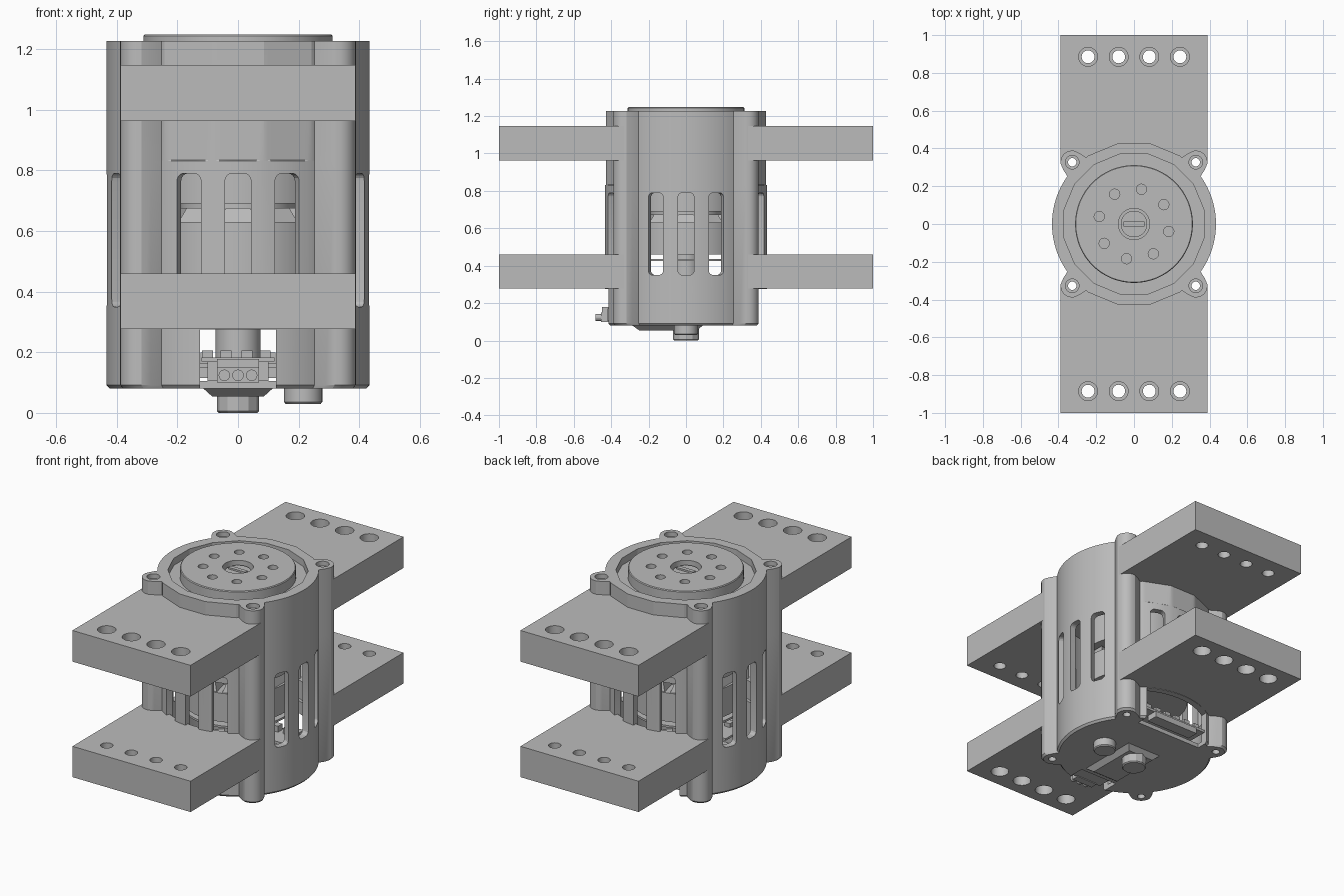
import bpy, bmesh
from math import sin, cos, pi, sqrt, radians
from mathutils import Matrix

cube = bpy.data.objects.get("Cube")
if cube:
    bpy.data.objects.remove(cube)

metal = bpy.data.materials.new("plain grey metal")
metal.use_nodes = True
grey = (0.5, 0.5, 0.5, 1)
metal.diffuse_color = grey
metal.node_tree.nodes["Principled BSDF"].inputs["Base Color"].default_value = grey


def finish(name, bm):
    bmesh.ops.recalc_face_normals(bm, faces=bm.faces)
    mesh = bpy.data.meshes.new(name)
    bm.to_mesh(mesh)
    bm.free()
    mesh.materials.append(metal)
    ob = bpy.data.objects.new(name, mesh)
    bpy.context.collection.objects.link(ob)
    return ob


def loft(name, sections):
    """Closed solid through (z, outline) sections."""
    bm = bmesh.new()
    rings = [[bm.verts.new((x, y, z)) for x, y in pts] for z, pts in sections]
    n = len(rings[0])
    for a, b in zip(rings, rings[1:]):
        for i in range(n):
            j = (i + 1) % n
            bm.faces.new((a[i], a[j], b[j], b[i]))
    bm.faces.new(rings[0][::-1])
    bm.faces.new(rings[-1])
    return finish(name, bm)


def circle(r, n=64, x=0, y=0, turn=0):
    return [(x + r * cos(2 * pi * i / n + turn), y + r * sin(2 * pi * i / n + turn)) for i in range(n)]


def cyl(name, r, z0, z1, x=0, y=0, n=64, turn=0):
    pts = circle(r, n, x, y, turn)
    return loft(name, [(z0, pts), (z1, pts)])


def box(name, x0, x1, y0, y1, z0, z1):
    pts = [(x0, y0), (x1, y0), (x1, y1), (x0, y1)]
    return loft(name, [(z0, pts), (z1, pts)])


def apply_cuts(ob, cutters):
    for c in cutters:
        c.hide_render = True
        m = ob.modifiers.new("cut", 'BOOLEAN')
        m.operation, m.solver, m.object = 'DIFFERENCE', 'EXACT', c
    deps = bpy.context.evaluated_depsgraph_get()
    ob_eval = ob.evaluated_get(deps)
    mesh = bpy.data.meshes.new_from_object(ob_eval)
    ob.modifiers.clear()
    ob.data = mesh


def drop(cutters):
    for c in cutters:
        bpy.data.objects.remove(c)


LOBE, LOBE_R = 0.327, 0.062
CORNERS = [(sx * LOBE, sy * LOBE) for sx in (-1, 1) for sy in (-1, 1)]


def housing_outline(faceted, scale=1.0, n=192):
    """Round body with four bolt lobes; front and back may be faceted."""
    pts = []
    d = LOBE * sqrt(2)
    for i in range(n):
        t = 2 * pi * i / n
        r = 0.434
        if faceted and abs(sin(t)) > 0.707:
            step = pi / 8
            r = 0.427 / cos((t + step / 2) % step - step / 2)
        off = (t % (pi / 2)) - pi / 4
        if abs(d * sin(off)) < LOBE_R:
            r = max(r, d * cos(off) + sqrt(LOBE_R ** 2 - (d * sin(off)) ** 2))
        pts.append((scale * r * cos(t), scale * r * sin(t)))
    return pts


def slot(angle):
    """Radial cutter with rounded corners."""
    c, w, h = 0.018, 0.043, 0.22
    prof = []
    for k, (sx, sz) in enumerate([(1, 1), (-1, 1), (-1, -1), (1, -1)]):
        for s in range(5):
            a = k * pi / 2 + s * pi / 8
            prof.append((sx * c + (w - c) * cos(a), sz * (h - w + c) + (w - c) * sin(a)))
    ob = loft("slot_cutter", [(0.33, prof), (0.6, prof)])
    basis = Matrix(((0, 0, 1, 0), (1, 0, 0, 0), (0, 1, 0, 0.57), (0, 0, 0, 1)))
    ob.data.transform(Matrix.Rotation(angle, 4, 'Z') @ basis)
    return ob


# Housing shell with ventilation slots
plain, facet = housing_outline(False), housing_outline(True)
housing = loft("housing", [(0.08, housing_outline(False, 0.975)), (0.092, plain), (0.83, plain),
                           (0.834, facet), (1.227, facet)])
bolts = [cyl("bolt_cutter", 0.022, -0.1, 1.4, x, y, 24) for x, y in CORNERS]
bores = [cyl("bore_cutter", 0.036, 1.2, 1.4, x, y, 24) for x, y in CORNERS]
cuts = [cyl("cavity_cutter", 0.396, 0.105, 0.985),
        cyl("recess_cutter", 0.378, 1.185, 1.4, n=16, turn=pi / 16),
        box("front_notch_cutter", -0.125, 0.125, -0.6, -0.31, 0.0, 0.275),
        box("back_notch_cutter", -0.22, 0.22, 0.3, 0.6, 0.0, 0.275)]
cuts += [slot(q * pi / 2 + radians(s)) for q in range(4) for s in (-22, 0, 22)]
apply_cuts(housing, bolts + bores + cuts)
drop(bores + cuts)

# Mounting plates, counterbored on their outer faces
core = cyl("core_cutter", 0.412, -0.1, 1.4)
for level, z0, z1, bore_z in (("upper", 0.963, 1.148, 1.09), ("lower", 0.277, 0.46, 0.235)):
    for side, s in (("front", -1), ("back", 1)):
        plate = box(level + "_" + side + "_plate", -0.388, 0.388, *sorted((s * 0.33, s)), z0, z1)
        holes = []
        for k in range(4):
            x = -0.243 + 0.162 * k
            holes.append(cyl("hole_cutter", 0.034, z0 - 0.1, z1 + 0.1, x, s * 0.885, 32))
            holes.append(cyl("hole_cutter", 0.05, bore_z, bore_z + 0.1, x, s * 0.885, 32))
        apply_cuts(plate, [core] + bolts + holes)
        drop(holes)
drop([core] + bolts)

# Output flange with a ring of screw holes and a centre bore
flange = loft("output_flange", [(1.15, circle(0.312)), (1.243, circle(0.312)), (1.248, circle(0.308))])
cuts = [cyl("hole_cutter", 0.083, 1.2, 1.4, n=32)]
for k in range(8):
    a = radians(78 + 45 * k)
    cuts.append(cyl("hole_cutter", 0.027, 1.19, 1.4, 0.188 * cos(a), 0.188 * sin(a), 24))
apply_cuts(flange, cuts)
drop(cuts)
cyl("shaft_end", 0.07, 1.18, 1.225, n=32)
box("shaft_key", -0.055, 0.055, -0.012, 0.012, 1.22, 1.235)

# Motor inside the housing
cyl("shaft", 0.075, 0.1, 0.47, n=32)
cyl("sensor_board", 0.3, 0.425, 0.437)
cyl("stator", 0.3, 0.46, 0.63)
cyl("winding_core", 0.19, 0.62, 0.7)
cyl("gearbox", 0.3, 0.69, 0.99)
for k in range(12):
    coil = loft("winding", [(0.62, [(0.18, -0.04), (0.29, -0.065), (0.29, 0.065), (0.18, 0.04)]),
                            (0.675, [(0.19, -0.02), (0.27, -0.04), (0.27, 0.04), (0.19, 0.02)])])
    coil.data.transform(Matrix.Rotation(k * pi / 6, 4, 'Z'))

# Underside hub, side boss and connector shroud
loft("hub", [(z, circle(r, 12)) for z, r in ((0.0, 0.064), (0.006, 0.07), (0.1, 0.07))])
loft("side_boss", [(z, circle(r, 32, 0.215)) for z, r in ((0.03, 0.058), (0.036, 0.063), (0.1, 0.063))])
loft("connector_shroud", [(0.054, [(-0.085, -0.25), (0.085, -0.25), (0.085, 0.06), (-0.085, 0.06)]),
                          (0.09, [(-0.125, -0.3), (0.125, -0.3), (0.125, 0.1), (-0.125, 0.1)])])

# Front connector: circuit board, plug body and three sockets
box("front_board", -0.12, 0.12, -0.4, -0.2, 0.17, 0.182)
box("front_plug", -0.1, 0.1, -0.42, -0.3, 0.105, 0.17)
box("front_plug_lip", -0.07, 0.07, -0.455, -0.41, 0.1, 0.15)
box("front_plug_latch", -0.07, 0.07, -0.45, -0.38, 0.15, 0.178)
for x in (-0.045, 0, 0.045):
    pin = cyl("front_socket", 0.019, 0.4, 0.483, x, 0.124, 16)
    pin.data.transform(Matrix.Rotation(pi / 2, 4, 'X'))
for x in (-0.1, -0.04, 0.03, 0.09):
    box("front_chip", x - 0.018, x + 0.018, -0.37, -0.33, 0.18, 0.205)

# Rear circuit board with small components
box("rear_board", -0.215, 0.215, 0.2, 0.36, 0.15, 0.165)
box("rear_plug", -0.15, 0.15, 0.3, 0.37, 0.115, 0.15)
for k in range(6):
    x = -0.175 + 0.07 * k
    box("rear_component", x - 0.018, x + 0.018, 0.3, 0.34, 0.16, 0.2)

# Smooth round walls, keep crisp edges
bpy.ops.object.select_all(action='DESELECT')
for ob in bpy.context.collection.objects:
    if ob.type == 'MESH':
        ob.select_set(True)
        bpy.context.view_layer.objects.active = ob
bpy.ops.object.shade_smooth_by_angle(angle=radians(20))
